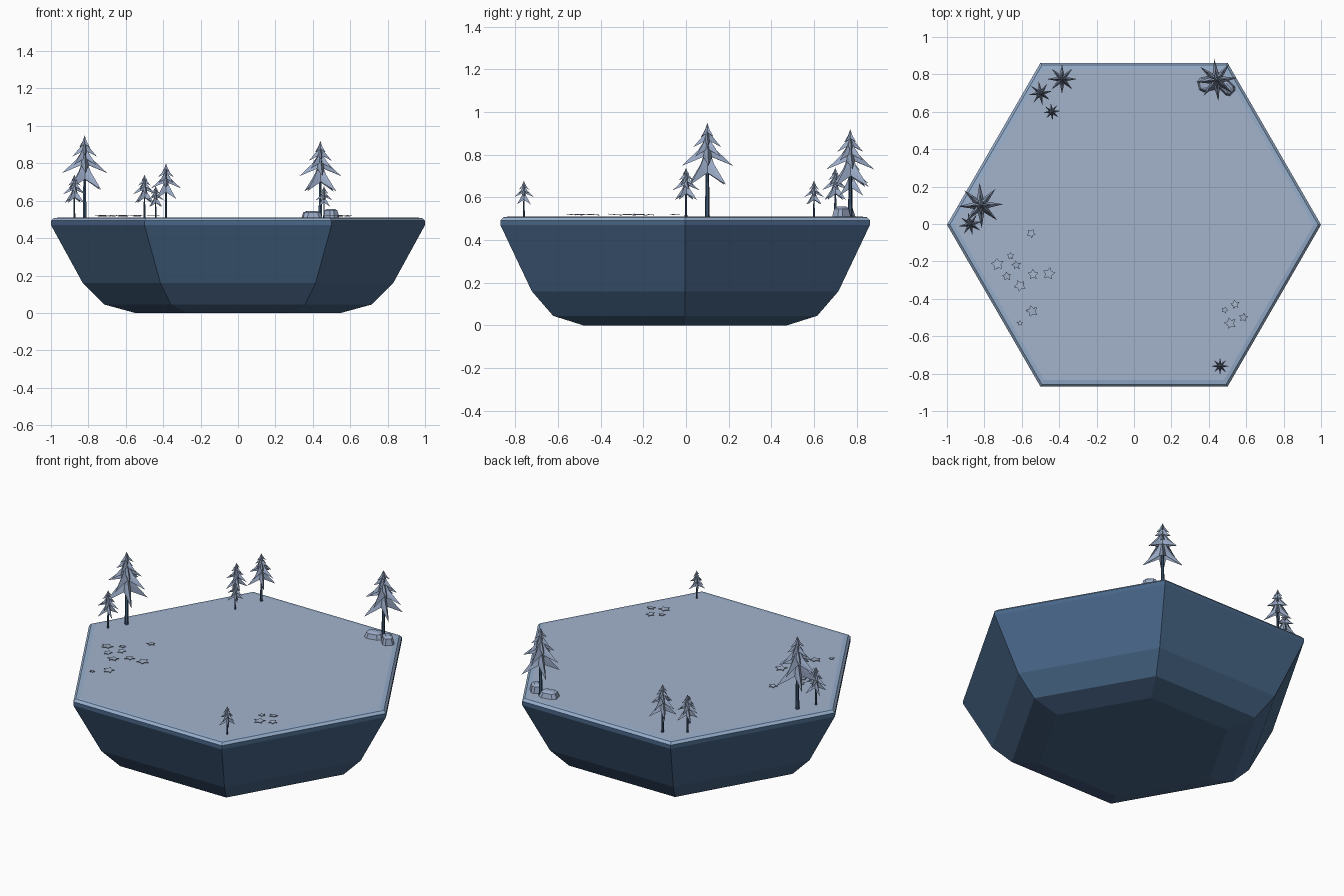
import bpy, bmesh, math, random
from mathutils import Vector, Matrix

if "Cube" in bpy.data.objects:
    bpy.data.objects.remove(bpy.data.objects["Cube"])

random.seed(4)
GROUND = 0.51


def mat(name, rgb):
    m = bpy.data.materials.new(name)
    m.diffuse_color = (*rgb, 1)
    m.use_nodes = True
    m.node_tree.nodes["Principled BSDF"].inputs["Base Color"].default_value = m.diffuse_color
    return m


SNOW = mat("snow", (0.37, 0.45, 0.60))
ICE = mat("pale_ice", (0.30, 0.42, 0.60))
STONE = mat("dark_blue_stone", (0.066, 0.135, 0.25))
NEEDLE = mat("frosted_needles", (0.32, 0.40, 0.56))
BARK = mat("dark_bark", (0.05, 0.10, 0.18))


def finish(bm, name, mats):
    bmesh.ops.recalc_face_normals(bm, faces=bm.faces)
    me = bpy.data.meshes.new(name)
    bm.to_mesh(me)
    bm.free()
    for m in mats:
        me.materials.append(m)
    ob = bpy.data.objects.new(name, me)
    bpy.context.collection.objects.link(ob)
    return ob


# Hexagonal island: rings of (radius, height), coloured by height
def island():
    profile = [(0.55, 0), (0.715, 0.045), (0.83, 0.16), (1.0, 0.47),
               (1.0, 0.493), (0.985, 0.507), (0.96, GROUND)]
    bm = bmesh.new()
    rings = [[bm.verts.new((r * math.cos(i * math.pi / 3),
                            r * math.sin(i * math.pi / 3) - 0.004, z))
              for i in range(6)] for r, z in profile]
    for a, b in zip(rings, rings[1:]):
        for i in range(6):
            j = (i + 1) % 6
            bm.faces.new((a[i], a[j], b[j], b[i]))
    bm.faces.new(rings[0][::-1])
    bm.faces.new(rings[-1])
    for f in bm.faces:
        z = f.calc_center_median().z
        f.material_index = 2 if z > 0.5095 else 1 if z > 0.495 else 0
    finish(bm, "island_base", [STONE, ICE, SNOW])


# One tier of four drooping, ridged branches
def tier(bm, base, top, bottom, radius, turn):
    drop = top - bottom

    def ring(frac, ridge_r, valley_r, valley_lift):
        out = []
        for i in range(8):
            a = turn + i * math.pi / 4
            r = valley_r if i % 2 else ridge_r
            z = top - drop * (frac - (valley_lift if i % 2 else 0))
            out.append(bm.verts.new(base + Vector((r * math.cos(a), r * math.sin(a), z))))
        return out

    apex = bm.verts.new(base + Vector((0, 0, top)))
    under = bm.verts.new(base + Vector((0, 0, top - drop * 0.4)))
    mid = ring(0.48, radius * 0.36, radius * 0.17, 0.0)
    low = ring(1.0, radius, radius * 0.24, 0.30)
    for i in range(8):
        j = (i + 1) % 8
        bm.faces.new((apex, mid[i], mid[j]))
        bm.faces.new((mid[i], low[i], low[j]))
        bm.faces.new((mid[i], low[j], mid[j]))
        bm.faces.new((under, low[j], low[i]))


# Pine: tapered trunk plus alternating tiers
def tree(name, x, y, top, turn):
    h = top - GROUND
    base = Vector((x, y, GROUND))
    bm = bmesh.new()
    bmesh.ops.create_cone(bm, cap_ends=True, segments=6, radius1=0.026 * h,
                          radius2=0.012 * h, depth=0.8 * h,
                          matrix=Matrix.Translation(base + Vector((0, 0, 0.4 * h))))
    finish(bm, name + "_trunk", [BARK])
    bm = bmesh.new()
    tiers = [(0.76, 0.34, 0.27), (0.86, 0.54, 0.275), (0.91, 0.64, 0.19),
             (0.96, 0.74, 0.15), (1.0, 0.85, 0.09)]
    for k, (t, b, r) in enumerate(tiers):
        tier(bm, base, t * h, b * h, r * h, turn + (k + 1) * math.pi / 4)
    finish(bm, name + "_foliage", [NEEDLE])


# Boulder: bevelled block with a narrower top
def rock(name, loc, size, turn):
    bm = bmesh.new()
    bmesh.ops.create_cube(bm, size=2)
    for v in bm.verts:
        if v.co.z > 0:
            v.co.x *= 0.75
            v.co.y *= 0.7
    bmesh.ops.bevel(bm, geom=bm.edges[:], offset=0.35, segments=1, affect='EDGES')
    m = Matrix.Translation(loc) @ Matrix.Rotation(turn, 4, 'Z') @ Matrix.Diagonal((*size, 1))
    bm.transform(m)
    finish(bm, name, [NEEDLE])


# Snowflake: thin five-pointed plate lying on the ground
def star(bm, x, y, r):
    turn = random.uniform(0, 2)
    z = GROUND + 0.008
    tilt = Matrix.Rotation(random.uniform(-0.12, 0.12), 3, 'X')
    rims = []
    for dz in (0, 0.003):
        rim = []
        for i in range(10):
            a = turn + i * math.pi / 5
            q = r * (0.55 if i % 2 else 1)
            co = tilt @ Vector((q * math.cos(a), q * math.sin(a), dz))
            rim.append(bm.verts.new(co + Vector((x, y, z))))
        rims.append(rim)
    lo, hi = rims
    bm.faces.new(lo[::-1])
    bm.faces.new(hi)
    for i in range(10):
        j = (i + 1) % 10
        bm.faces.new((lo[i], lo[j], hi[j], hi[i]))


def star_patch(name, spots):
    bm = bmesh.new()
    for s in spots:
        star(bm, *s)
    finish(bm, name, [SNOW])


island()

for n, spec in {
    "tall_left_pine": (-0.82, 0.10, 0.95, 0.05),
    "small_left_pine": (-0.875, 0.0, 0.74, 0.2),
    "back_left_pine": (-0.385, 0.775, 0.80, 0.0),
    "middle_left_pine": (-0.50, 0.70, 0.74, 0.15),
    "little_left_pine": (-0.44, 0.60, 0.68, 0.1),
    "tall_right_pine": (0.44, 0.77, 0.92, 0.1),
    "front_right_pine": (0.46, -0.76, 0.68, 0.0),
}.items():
    tree(n, *spec)

rock("flat_rock", (0.395, 0.75, 0.522), (0.055, 0.042, 0.024), 0.2)
rock("round_rock", (0.497, 0.73, 0.527), (0.045, 0.035, 0.03), -0.8)

star_patch("left_snowflakes", [
    (-0.73, -0.215, 0.035), (-0.61, -0.33, 0.033), (-0.455, -0.265, 0.035),
    (-0.545, -0.465, 0.033), (-0.61, -0.53, 0.016), (-0.55, -0.05, 0.025),
    (-0.66, -0.17, 0.02), (-0.63, -0.22, 0.025), (-0.68, -0.28, 0.025),
    (-0.54, -0.27, 0.03)])
star_patch("right_snowflakes", [
    (0.515, -0.53, 0.033), (0.585, -0.50, 0.025), (0.54, -0.43, 0.025),
    (0.485, -0.46, 0.02)])
